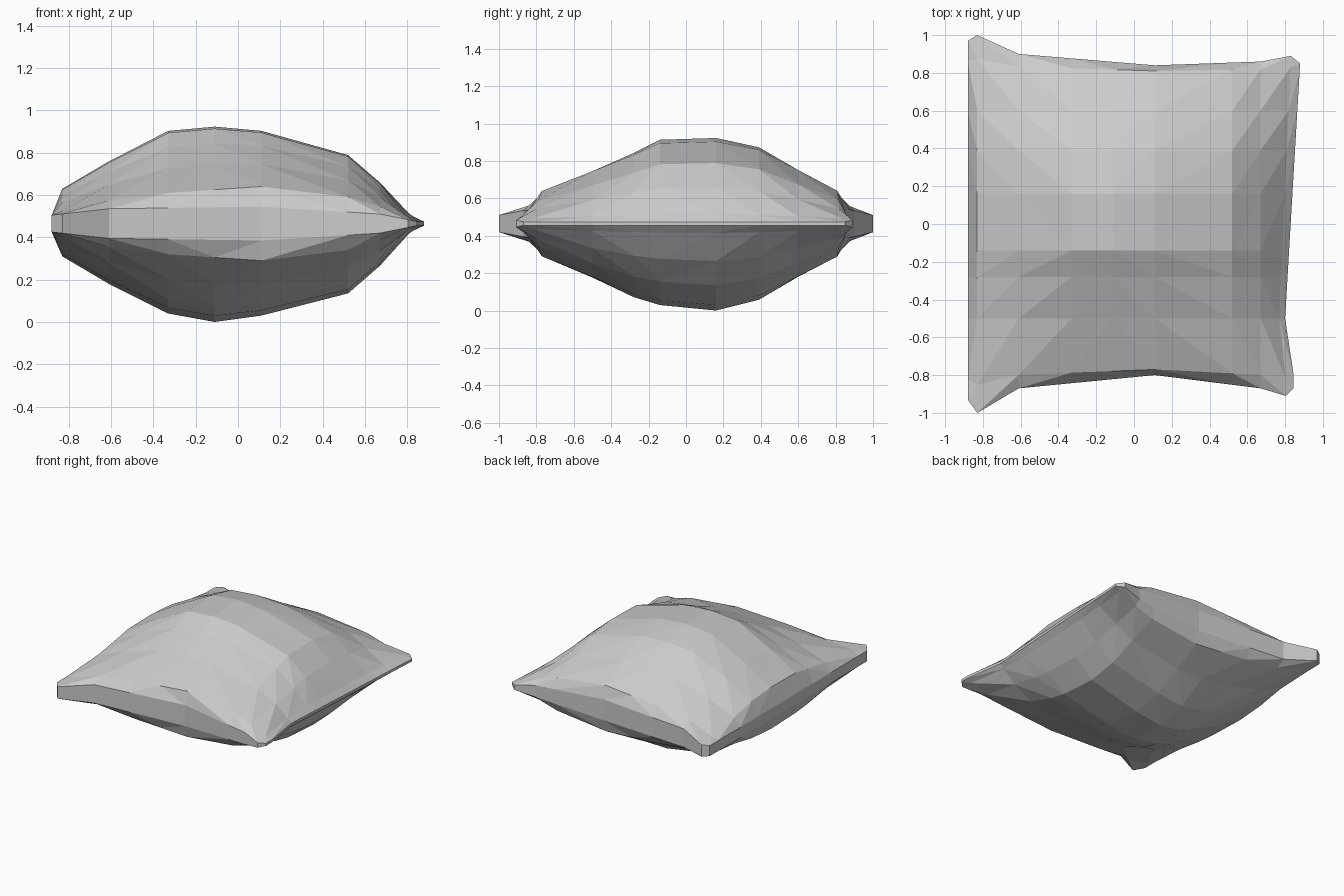
import bpy
import bmesh

cube = bpy.data.objects.get("Cube")
if cube:
    bpy.data.objects.remove(cube, do_unlink=True)

SEAM_Z = 0.465


def curve(points, t):
    """Straight-line interpolation through (position, value) points."""
    for (a, va), (b, vb) in zip(points, points[1:]):
        if t <= b:
            return va + (vb - va) * max(0, t - a) / (b - a)
    return points[-1][1]


# Outline of the cushion: pinched front and back edges, uneven right edge
FRONT = [(-0.88, -0.93), (-0.83, -1), (-0.61, -0.87), (0.11, -0.8), (0.67, -0.87), (0.83, -0.91), (0.88, -0.87)]
BACK = [(-0.88, 0.97), (-0.83, 1), (-0.61, 0.9), (0.11, 0.84), (0.67, 0.86), (0.83, 0.89), (0.88, 0.85)]
RIGHT = [(-0.9, 0.845), (-0.75, 0.845), (-0.5, 0.8), (0.86, 0.88)]

# Half thickness of the side wall, and height of the front and back rims
WALL = [(-0.88, 0.04), (-0.61, 0.07), (0.11, 0.08), (0.67, 0.045), (0.88, 0.01)]
RIM = [(-0.83, 0.06), (-0.61, 0.11), (-0.33, 0.145), (0.11, 0.175), (0.52, 0.125), (0.67, 0.08), (0.83, 0.03)]

# Crest height across each half, and how it fades from the crest to the rims
TOP_X = [(-0.83, 0.165), (-0.61, 0.295), (-0.33, 0.44), (-0.11, 0.46), (0.11, 0.44),
         (0.52, 0.325), (0.67, 0.195), (0.83, 0.05)]
LOW_X = [(-0.83, 0.155), (-0.61, 0.285), (-0.33, 0.425), (-0.11, 0.465), (0.11, 0.435),
         (0.52, 0.33), (0.67, 0.2), (0.83, 0.05)]
TOP_Y = [(-0.77, 0), (-0.3, 0.69), (-0.15, 0.96), (0.15, 1), (0.4, 0.82), (0.81, 0)]
LOW_Y = [(-0.77, 0), (-0.25, 0.81), (-0.06, 0.97), (0.17, 1), (0.38, 0.83), (0.81, 0)]

COLUMNS = [-0.88, -0.83, -0.61, -0.33, -0.11, 0.11, 0.52, 0.67, 0.83, 0.88]
ROWS = [None, -0.77, -0.5, -0.28, -0.14, 0.16, 0.39, 0.6, 0.81, None]
LAST = len(COLUMNS) - 1


def vertex_position(i, j, side):
    x = COLUMNS[i]
    front, back = curve(FRONT, x), curve(BACK, x)
    y = front if j == 0 else back if j == LAST else ROWS[j]
    if i in (0, LAST) or j in (0, LAST):
        rise = curve(WALL, x)
    else:
        crest, fade = (TOP_X, TOP_Y) if side > 0 else (LOW_X, LOW_Y)
        low, f = curve(RIM, x), curve(fade, y)
        rise = low + (curve(crest, x) - low) * f
    # Rims partly follow the pinched edges
    if j == 1:
        y += 0.4 * (front + 0.8)
    elif j == LAST - 1:
        y += 0.4 * (back - 0.84)
    # Fit the last columns to the uneven right edge
    if x > 0.67:
        x = 0.67 + (x - 0.67) / 0.21 * (curve(RIGHT, y) - 0.67)
    return x, y, SEAM_Z + side * rise


# Cushion: two puffed sheets
bm = bmesh.new()
size = range(LAST + 1)
sheets = {}
for side in (1, -1):
    sheet = [[bm.verts.new(vertex_position(i, j, side)) for j in size] for i in size]
    sheets[side] = sheet
    for i in range(LAST):
        for j in range(LAST):
            a, b = sheet[i][j], sheet[i + 1][j]
            c, d = sheet[i + 1][j + 1], sheet[i][j + 1]
            # Creases run from the middle towards the corners
            if (i < 4) == (j < 4):
                faces = [(a, b, c), (a, c, d)]
            else:
                faces = [(a, b, d), (b, c, d)]
            for face in faces:
                bm.faces.new(face if side > 0 else face[::-1])

# Narrow side wall joining the sheets
loop = ([(k, 0) for k in range(LAST)] + [(LAST, k) for k in range(LAST)]
        + [(LAST - k, LAST) for k in range(LAST)] + [(0, LAST - k) for k in range(LAST)])
for (i, j), (m, n) in zip(loop, loop[1:] + loop[:1]):
    bm.faces.new((sheets[-1][i][j], sheets[-1][m][n], sheets[1][m][n], sheets[1][i][j]))

bmesh.ops.recalc_face_normals(bm, faces=bm.faces)
mesh = bpy.data.meshes.new("cushion")
bm.to_mesh(mesh)
bm.free()

# Plain grey fabric
fabric = bpy.data.materials.new("grey_fabric")
fabric.use_nodes = True
grey = (0.6, 0.6, 0.6, 1)
fabric.diffuse_color = grey
fabric.node_tree.nodes["Principled BSDF"].inputs["Base Color"].default_value = grey
mesh.materials.append(fabric)

cushion = bpy.data.objects.new("cushion", mesh)
bpy.context.collection.objects.link(cushion)
